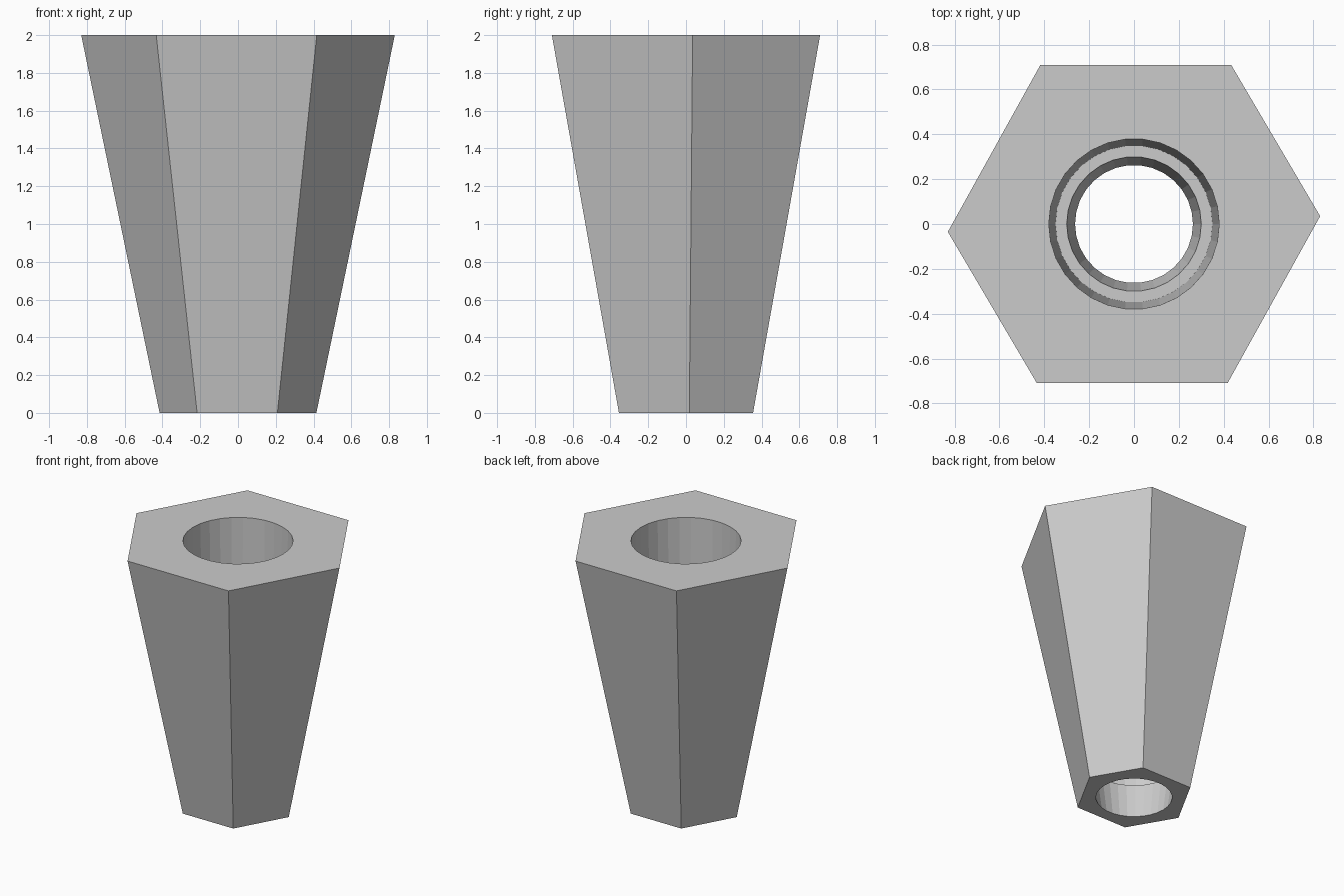
import bpy
import bmesh
from math import cos, sin, tau

cube = bpy.data.objects.get("Cube")
if cube:
    bpy.data.objects.remove(cube, do_unlink=True)

BORE_SIDES = 30


def make_material(name, color):
    mat = bpy.data.materials.new(name)
    mat.use_nodes = True
    mat.diffuse_color = color
    mat.node_tree.nodes["Principled BSDF"].inputs["Base Color"].default_value = color
    return mat


def loft(name, rings, material):
    """Closed solid skinned through a stack of point rings."""
    bm = bmesh.new()
    loops = [[bm.verts.new(p) for p in ring] for ring in rings]
    for low, high in zip(loops, loops[1:]):
        for i in range(len(low)):
            j = (i + 1) % len(low)
            bm.faces.new((low[i], low[j], high[j], high[i]))
    bm.faces.new(reversed(loops[0]))
    bm.faces.new(loops[-1])
    bmesh.ops.recalc_face_normals(bm, faces=bm.faces[:])
    mesh = bpy.data.meshes.new(name)
    bm.to_mesh(mesh)
    bm.free()
    mesh.materials.append(material)
    obj = bpy.data.objects.new(name, mesh)
    bpy.context.scene.collection.objects.link(obj)
    return obj


def circle(radius, z):
    angles = [tau * i / BORE_SIDES for i in range(BORE_SIDES)]
    return [(radius * cos(a), radius * sin(a), z) for a in angles]


grey = make_material("light grey", (0.6, 0.6, 0.6, 1))

# Tapered six-sided body, slightly twisted, half as wide at the foot
half = [(0.83, 0.035), (0.433, 0.71), (-0.417, 0.71)]
outline = half + [(-x, -y) for x, y in half]
body = loft("tapered_hex_body",
            [[(x * s, y * s, z) for x, y in outline] for s, z in ((0.5, 0), (1, 2))],
            grey)

# Stepped, tapering bore: narrow at the foot, wide above the ledge
ledge = 0.27
bore = loft("stepped_bore_cutter",
            [circle(0.263, -0.1), circle(0.263, 0), circle(0.30, ledge),
             circle(0.35, ledge), circle(0.38, 2), circle(0.38, 2.1)],
            grey)
bore.hide_render = True

# Cut the bore through the body, then discard the cutter
cut = body.modifiers.new("bore", 'BOOLEAN')
cut.operation = 'DIFFERENCE'
cut.solver = 'EXACT'
cut.object = bore
bpy.context.view_layer.objects.active = body
bpy.ops.object.modifier_apply(modifier=cut.name)
bpy.data.objects.remove(bore, do_unlink=True)
